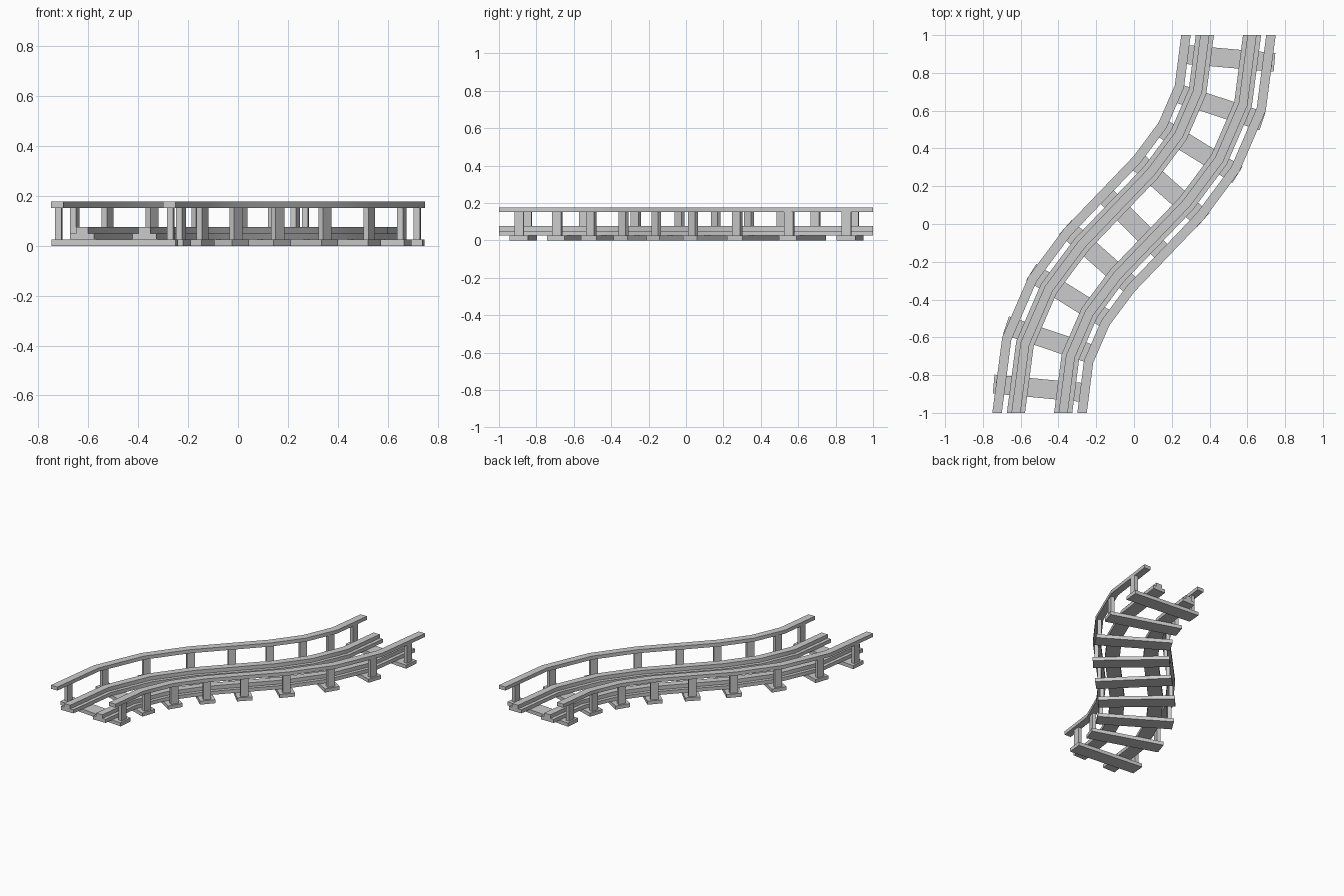
import bpy, bmesh, math
from mathutils import Vector, Matrix

if "Cube" in bpy.data.objects:
    bpy.data.objects.remove(bpy.data.objects["Cube"])

# S-shaped centre line of the track (cubic curve)
P = [Vector((-0.5, -1)), Vector((-0.5, 0)), Vector((0.5, 0)), Vector((0.5, 1))]
SEGMENTS, TIES = 8, 9


def point(t):
    u = 1 - t
    return u**3 * P[0] + 3*u*u*t * P[1] + 3*u*t*t * P[2] + t**3 * P[3]


def tangent(t):
    u = 1 - t
    return (u*u * (P[1]-P[0]) + 2*u*t * (P[2]-P[1]) + t*t * (P[3]-P[2])).normalized()


def finish(bm, name):
    bmesh.ops.recalc_face_normals(bm, faces=bm.faces)
    me = bpy.data.meshes.new(name)
    bm.to_mesh(me)
    bm.free()
    ob = bpy.data.objects.new(name, me)
    bpy.context.collection.objects.link(ob)
    return ob


def sweep(name, profile):
    """Run a closed (side offset, height) profile along the centre line."""
    bm = bmesh.new()
    rings = []
    for i in range(SEGMENTS + 1):
        p, d = point(i / SEGMENTS), tangent(i / SEGMENTS)
        side = Vector((d.y, -d.x))
        rings.append([bm.verts.new((*(p + side * s), z)) for s, z in profile])
    n = len(profile)
    for a, b in zip(rings, rings[1:]):
        for k in range(n):
            bm.faces.new((a[k], a[(k+1) % n], b[(k+1) % n], b[k]))
    bm.faces.new(rings[0])
    bm.faces.new(rings[-1])
    ob = finish(bm, name)
    bpy.ops.object.select_all(action='DESELECT')
    ob.select_set(True)
    bpy.context.view_layer.objects.active = ob
    bpy.ops.object.shade_smooth_by_angle(angle=math.radians(35))


def box(name, frame, centre, size):
    bm = bmesh.new()
    m = frame @ Matrix.Translation(centre) @ Matrix.Diagonal((*size, 1))
    bmesh.ops.create_cube(bm, size=1, matrix=m)
    finish(bm, name)


# Running rails (wide foot, narrow head) and handrails, one per side
for label, s in (("left", -1), ("right", 1)):
    c = s * 0.125
    sweep(label + "_rail", [(c-.048, .025), (c+.048, .025), (c+.048, .05), (c+.024, .05),
                            (c+.024, .076), (c-.024, .076), (c-.024, .05), (c-.048, .05)])
    h = s * 0.225
    sweep(label + "_handrail", [(h-.025, .152), (h+.025, .152), (h+.025, .177), (h-.025, .177)])

# Arc-length table, for even spacing of the ties
N = 400
lengths = [0.0]
for i in range(N):
    lengths.append(lengths[-1] + (point((i+1)/N) - point(i/N)).length)

# Ties with a handrail post at each end
for k in range(TIES):
    target = lengths[-1] * (k + 0.5) / TIES
    t = next(i for i, v in enumerate(lengths) if v >= target) / N
    p, d = point(t), tangent(t)
    frame = Matrix.Translation((p.x, p.y, 0)) @ Matrix.Rotation(math.atan2(-d.x, d.y), 4, 'Z')
    box(f"tie_{k+1}", frame, (0, 0, .0125), (.5, .1, .025))
    for label, s in (("left", -1), ("right", 1)):
        box(f"{label}_post_{k+1}", frame, (s*.225, 0, .0885), (.025, .05, .127))
